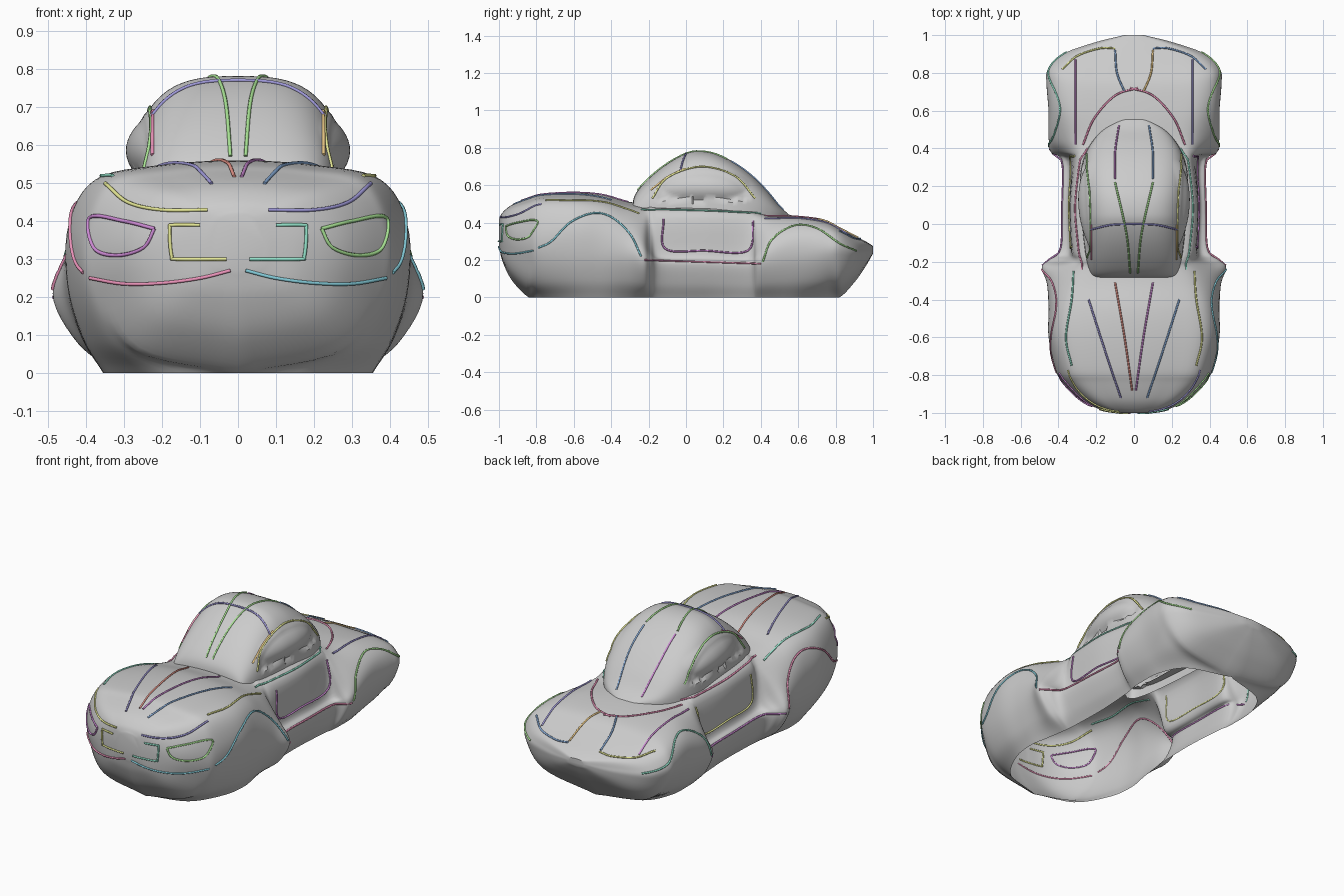
import bpy, bmesh, math
from mathutils import Vector
from mathutils.bvhtree import BVHTree

if "Cube" in bpy.data.objects:
    bpy.data.objects.remove(bpy.data.objects["Cube"])


def catmull(pts, subs):
    """Smooth curve of n-dimensional points through the given points."""
    first = [2 * a - b for a, b in zip(pts[0], pts[1])]
    last = [2 * a - b for a, b in zip(pts[-1], pts[-2])]
    p = [first] + [list(q) for q in pts] + [last]
    out = []
    for i in range(1, len(p) - 2):
        for s in range(subs):
            t = s / subs
            out.append([0.5 * (2 * b + (c - a) * t + (2 * a - 5 * b + 4 * c - d) * t * t
                               + (3 * b - a - 3 * c + d) * t ** 3)
                        for a, b, c, d in zip(p[i - 1], p[i], p[i + 1], p[i + 2])])
    out.append(list(pts[-1]))
    return out


def loft(sections):
    """Skin open sections, closing the first and last with a face."""
    bm = bmesh.new()
    rows = [[bm.verts.new(v) for v in sec] for sec in sections]
    for a, b in zip(rows, rows[1:]):
        for i in range(len(a) - 1):
            bm.faces.new((a[i], a[i + 1], b[i + 1], b[i]))
    bm.faces.new(rows[0])
    bm.faces.new(rows[-1])
    bmesh.ops.remove_doubles(bm, verts=bm.verts, dist=0.0005)
    bmesh.ops.recalc_face_normals(bm, faces=bm.faces)
    return bm


def finish(bm, name):
    me = bpy.data.meshes.new(name)
    bm.to_mesh(me)
    ob = bpy.data.objects.new(name, me)
    bpy.context.collection.objects.link(ob)
    bpy.ops.object.select_all(action='DESELECT')
    ob.select_set(True)
    bpy.context.view_layer.objects.active = ob
    bpy.ops.object.shade_smooth_by_angle(angle=math.radians(40))
    return ob


# Skirt: y, bottom z, bottom half-width, widest half-width, widest z
lower = [(-1, .27, 0, .07, .32), (-.98, .19, 0, .17, .27), (-.93, .09, 0, .27, .25),
         (-.84, 0, 0, .36, .22), (-.77, 0, .22, .405, .22), (-.6, 0, .33, .445, .23),
         (-.45, 0, .355, .45, .23), (-.32, 0, .335, .46, .23), (-.23, 0, .32, .488, .21),
         (-.19, 0, .315, .45, .2), (-.13, 0, .31, .39, .19), (.1, 0, .305, .38, .185),
         (.33, 0, .32, .38, .18), (.38, 0, .33, .44, .19), (.45, 0, .335, .45, .2),
         (.6, 0, .325, .45, .22), (.74, 0, .24, .46, .23), (.82, 0, 0, .45, .23),
         (.9, .08, 0, .37, .22), (.96, .165, 0, .21, .23), (1, .235, 0, .05, .25)]
# Upper body: flank x, flank z, shoulder x, shoulder z, centre z
upper = [(.07, .36, .05, .40, .42), (.18, .36, .14, .43, .455), (.28, .36, .22, .46, .495),
         (.37, .36, .31, .485, .53), (.41, .37, .345, .505, .55), (.445, .39, .375, .51, .56),
         (.44, .38, .37, .495, .55), (.43, .36, .33, .47, .515), (.42, .32, .30, .455, .5),
         (.37, .27, .29, .46, .5), (.34, .23, .315, .45, .49), (.345, .23, .325, .45, .49),
         (.34, .22, .30, .44, .47), (.40, .26, .30, .43, .46), (.43, .3, .32, .415, .45),
         (.435, .34, .34, .415, .435), (.44, .34, .35, .395, .41), (.43, .32, .35, .36, .37),
         (.36, .27, .30, .31, .33), (.2, .26, .17, .29, .3), (.05, .26, .04, .27, .275)]


def body_section(row):
    y, zb, wb, w, zw, xd, zd, xs, zs, zt = [row[0]] + [max(0, v) for v in row[1:]]
    # The belly is rounder where the bottom closes at nose and tail
    k = 1 - wb / w
    fx, fz = .55 + .19 * k, .44 - .17 * k
    half = [(wb, y, zb), (wb + fx * (w - wb), y, zb + fz * (zw - zb)), (w, y, zw),
            (xd, y, zd), (xs, y, zs), (xs * .55, y, zs + .75 * (zt - zs))]
    mirrored = [(-x, yy, z) for x, yy, z in reversed(half)]
    return catmull(half + [(0, y, zt)] + mirrored, 6)


body = loft([body_section(r) for r in catmull([a + b for a, b in zip(lower, upper)], 6)])

# Cabin: y, half-width, roof height
cabin_rows = [(-.29, .19, .46), (-.272, .225, .55), (-.2, .25, .635), (-.1, .265, .715),
              (0, .275, .769), (.07, .28, .782), (.16, .285, .768), (.26, .285, .72),
              (.35, .265, .655), (.43, .225, .575), (.5, .16, .49), (.56, .05, .435)]
BASE, N = .43, 72


def cabin_section(row):
    y, w, roof = row
    sec = []
    for i in range(N + 1):
        c, s = math.cos(math.pi * i / N), max(0, math.sin(math.pi * i / N))
        x = math.copysign(abs(c) ** (2 / 3), c) * w
        z = BASE + (roof - BASE) * s ** (2 / 3)
        if abs(x) > .15:
            # Groove under the window arch, with the side glass bulging inside it
            arch = ((y - .09) / .26) ** 2 + ((z - .53) / .155) ** 2
            glass = ((y - .1) / .24) ** 2 + ((z - .605) / .085) ** 2
            if z > .52 and arch < 1:
                x *= 1 - .05 * min(1, 4 * (1 - arch))
            if glass < 1:
                x *= 1 + .14 * (1 - glass)
        sec.append((x, y, z))
    return sec


cabin = loft([cabin_section(r) for r in catmull(cabin_rows, 9)])
bmesh.ops.delete(cabin, geom=[f for f in cabin.faces if len(f.verts) > 4], context='FACES')

# Open the body under the cabin so the shell is hollow
tree = BVHTree.FromBMesh(cabin)
hidden = []
for f in body.faces:
    c = f.calc_center_median()
    hit = tree.ray_cast(c, Vector((0, 0, 1)))
    if c.z > .4 and hit[0] and hit[3] > .06 and abs(c.x) < .23:
        hidden.append(f)
bmesh.ops.delete(body, geom=hidden, context='FACES')
trees = [tree, BVHTree.FromBMesh(body)]
finish(body, "body_shell")
finish(cabin, "cabin")

COLORS = {"red": (.8, .3, .25), "pink": (.85, .3, .5), "purple": (.6, .25, .65),
          "indigo": (.35, .32, .7), "blue": (.25, .42, .7), "cyan": (.25, .65, .75),
          "teal": (.3, .78, .6), "green": (.4, .78, .3), "yellow": (.78, .8, .3),
          "orange": (.85, .6, .25)}
mats = {}
for key, rgb in COLORS.items():
    mats[key] = bpy.data.materials.new(key)
    mats[key].diffuse_color = (*rgb, 1)

# Ray origin and direction for drawing onto the shell from one view
VIEWS = {"front": (lambda a, b: (a, -2, b), (0, 1, 0)),
         "side": (lambda a, b: (2, a, b), (-1, 0, 0)),
         "top": (lambda a, b: (a, b, 2), (0, 0, -1))}


def stroke(name, view, right, left, pts):
    """Thin coloured line projected on the shell, repeated on the other side."""
    origin, direction = VIEWS[view]
    path = []
    for a, b in catmull(pts, 10):
        hits = [t.ray_cast(Vector(origin(a, b)), Vector(direction)) for t in trees]
        hits = [h for h in hits if h[0]]
        if hits:
            path.append(min(hits, key=lambda h: h[3])[0] - Vector(direction) * .002)
    if len(path) < 2:
        return
    for sign, side, color in ((1, "right", right), (-1, "left", left)):
        cu = bpy.data.curves.new(f"{name}_{side}", 'CURVE')
        cu.dimensions = '3D'
        cu.bevel_depth = .005
        cu.bevel_resolution = 1
        cu.use_fill_caps = True
        sp = cu.splines.new('POLY')
        sp.points.add(len(path) - 1)
        for p, v in zip(sp.points, path):
            p.co = (sign * v.x, v.y, v.z, 1)
        cu.materials.append(mats[color])
        bpy.context.collection.objects.link(bpy.data.objects.new(f"{name}_{side}", cu))


# Nose lines
stroke("bumper_line", "front", "cyan", "pink", [(.02, .27), (.1, .25), (.2, .237), (.3, .235), (.39, .25)])
stroke("brow_line", "front", "indigo", "yellow", [(.08, .43), (.2, .43), (.29, .45), (.35, .5)])
stroke("headlight", "front", "green", "purple",
       [(.22, .38), (.25, .33), (.32, .31), (.38, .33), (.39, .41), (.3, .4), (.22, .38)])
stroke("grille", "front", "teal", "yellow", [(.1, .39), (.17, .39), (.18, .38), (.175, .31), (.16, .3), (.03, .3)])
# Hood lines
stroke("hood_inner", "top", "purple", "red", [(.1, -.31), (.05, -.6), (.01, -.88)])
stroke("hood_outer", "top", "blue", "indigo", [(.24, -.4), (.16, -.65), (.07, -.92)])
stroke("fender_crease", "top", "yellow", "teal", [(.32, -.25), (.33, -.4), (.36, -.6), (.33, -.75)])
# Cabin lines
stroke("roof_front", "top", "green", "green", [(.02, -.26), (.04, -.05), (.1, .22)])
stroke("roof_rear", "top", "blue", "purple", [(.1, .24), (.1, .38), (.08, .52)])
stroke("windshield_top", "top", "indigo", "indigo", [(0, .0), (.12, -.005), (.23, -.03)])
stroke("windshield_pillar", "front", "orange", "pink", [(.225, .575), (.225, .63), (.225, .69)])
stroke("cabin_base", "top", "pink", "pink", [(.27, .42), (.21, .56), (.1, .68), (-.02, .72)])
stroke("window_arch", "side", "yellow", "green", [(-.18, .53), (-.1, .64), (.08, .7), (.26, .65), (.37, .53)])
# Side lines
stroke("belt_line", "side", "teal", "pink", [(-.24, .47), (.1, .465), (.4, .45)])
stroke("door", "side", "purple", "yellow", [(-.12, .42), (-.11, .26), (.1, .25), (.33, .25), (.36, .41)])
stroke("sill_line", "side", "pink", "purple", [(-.22, .2), (.1, .19), (.4, .18)])
stroke("front_arch", "side", "cyan", "pink",
       [(-.79, .265), (-.72, .3), (-.62, .4), (-.5, .45), (-.4, .43), (-.3, .34), (-.24, .22)])
stroke("rear_arch", "side", "green", "teal",
       [(.41, .19), (.46, .31), (.58, .385), (.7, .37), (.82, .29), (.91, .25)])
# Tail lines
stroke("deck_inner", "top", "orange", "blue", [(.05, .7), (.09, .8), (.1, .92)])
stroke("deck_outer", "top", "indigo", "purple", [(.31, .42), (.31, .65), (.31, .87)])
stroke("tail_edge", "top", "blue", "yellow", [(.38, .82), (.3, .89), (.18, .93), (.1, .93)])

for m in bpy.data.materials:
    if m.users and not m.is_grease_pencil:
        m.use_nodes = True
        m.node_tree.nodes["Principled BSDF"].inputs["Base Color"].default_value = m.diffuse_color
